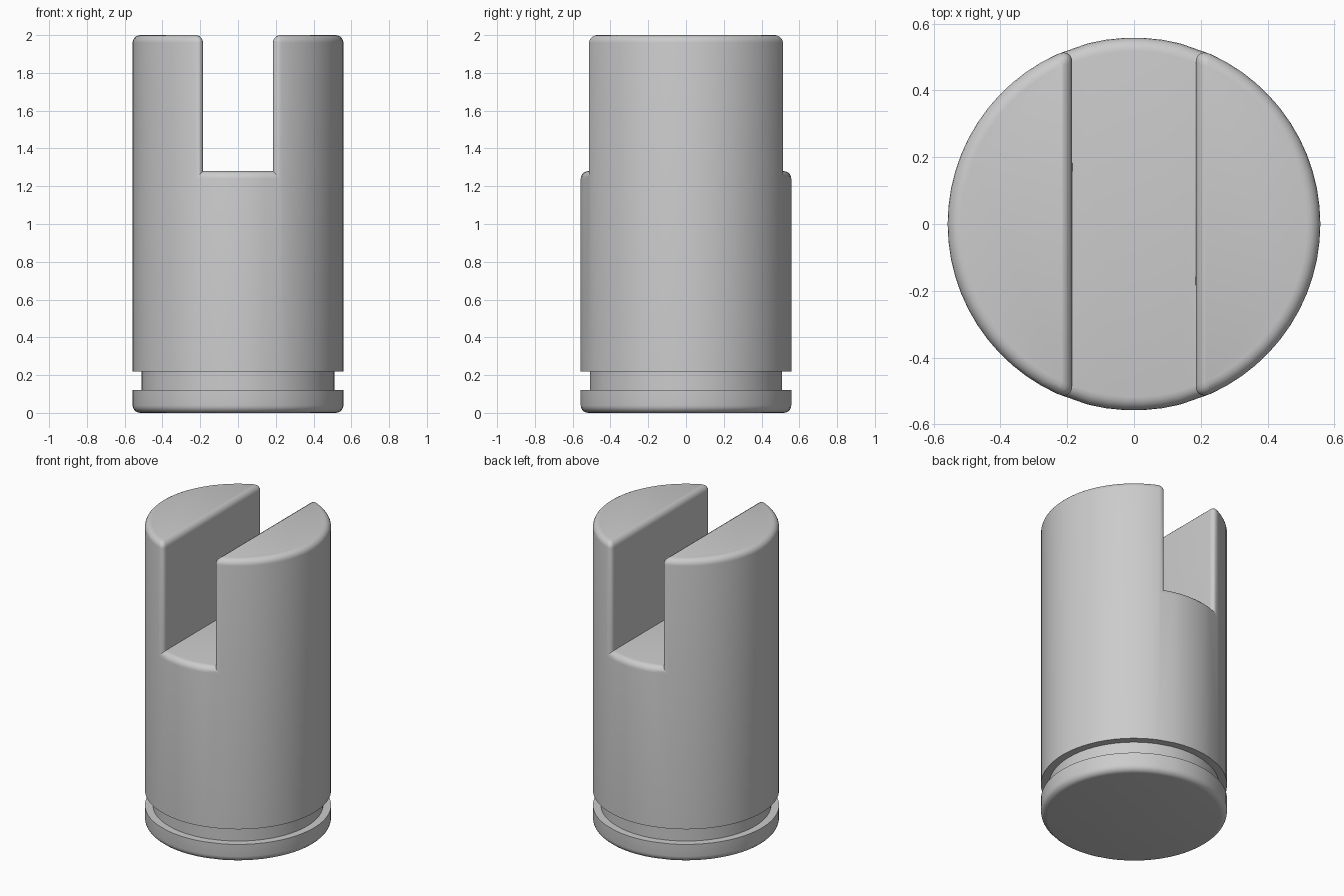
import bpy, bmesh, math

if "Cube" in bpy.data.objects:
    bpy.data.objects.remove(bpy.data.objects["Cube"], do_unlink=True)

RADIUS, GROOVE, HEIGHT = 0.558, 0.51, 2.0
SLOT, FLOOR, ROUND = 0.185, 1.28, 0.04

grey = bpy.data.materials.new("plain grey")
grey.use_nodes = True
colour = (0.6, 0.6, 0.6, 1)
grey.diffuse_color = colour
grey.node_tree.nodes["Principled BSDF"].inputs["Base Color"].default_value = colour

# Ring angles, keeping clear facets where the slot walls meet the cylinder
corner = math.acos(SLOT / RADIUS)
gap = math.radians(5)
side, mid = corner - gap, corner + gap
half = [-side + 2 * side * i / 24 for i in range(25)]
half += [mid + (math.pi - 2 * mid) * i / 5 for i in range(6)]
angles = half + [a + math.pi for a in half]

# Turned cylinder with a square groove near the foot
bm = bmesh.new()
profile = [(RADIUS, 0), (RADIUS, 0.12), (GROOVE, 0.12), (GROOVE, 0.22),
           (RADIUS, 0.22), (RADIUS, HEIGHT)]
rings = [[bm.verts.new((r * math.cos(a), r * math.sin(a), z)) for a in angles]
         for r, z in profile]
for low, high in zip(rings, rings[1:]):
    for i in range(len(angles)):
        j = (i + 1) % len(angles)
        bm.faces.new((low[i], low[j], high[j], high[i]))
bm.faces.new(rings[0][::-1])
bm.faces.new(rings[-1])
mesh = bpy.data.meshes.new("slotted_post")
bm.to_mesh(mesh)
bm.free()
post = bpy.data.objects.new("slotted_post", mesh)
bpy.context.collection.objects.link(post)

# Slot through the top, from front to back
bpy.ops.mesh.primitive_cube_add(size=1, location=(0, 0, FLOOR + 0.5))
cutter = bpy.context.object
cutter.name = "slot_cutter"
cutter.scale = (2 * SLOT, 2, 1)
cutter.hide_render = True
cut = post.modifiers.new("slot", "BOOLEAN")
cut.operation, cut.solver, cut.object = "DIFFERENCE", "EXACT", cutter
bpy.context.view_layer.objects.active = post
bpy.ops.object.modifier_apply(modifier=cut.name)
bpy.data.objects.remove(cutter, do_unlink=True)

# Round every outer edge except those of the groove
bm = bmesh.new()
bm.from_mesh(mesh)
bmesh.ops.remove_doubles(bm, verts=bm.verts, dist=0.0001)
bmesh.ops.dissolve_limit(bm, angle_limit=0.01, verts=bm.verts, edges=bm.edges)


def rounded(edge):
    z = sum(v.co.z for v in edge.verts) / 2
    sharp = len(edge.link_faces) == 2 and edge.calc_face_angle_signed() > 0.6
    return sharp and (z < 0.01 or z > 1)


bmesh.ops.bevel(bm, geom=[e for e in bm.edges if rounded(e)], offset=ROUND,
                offset_type="OFFSET", segments=5, profile=0.5,
                affect="EDGES", clamp_overlap=False)
bm.to_mesh(mesh)
bm.free()

mesh.materials.clear()
mesh.materials.append(grey)
bpy.ops.object.select_all(action="DESELECT")
post.select_set(True)
bpy.context.view_layer.objects.active = post
bpy.ops.object.shade_smooth_by_angle(angle=math.radians(30))
